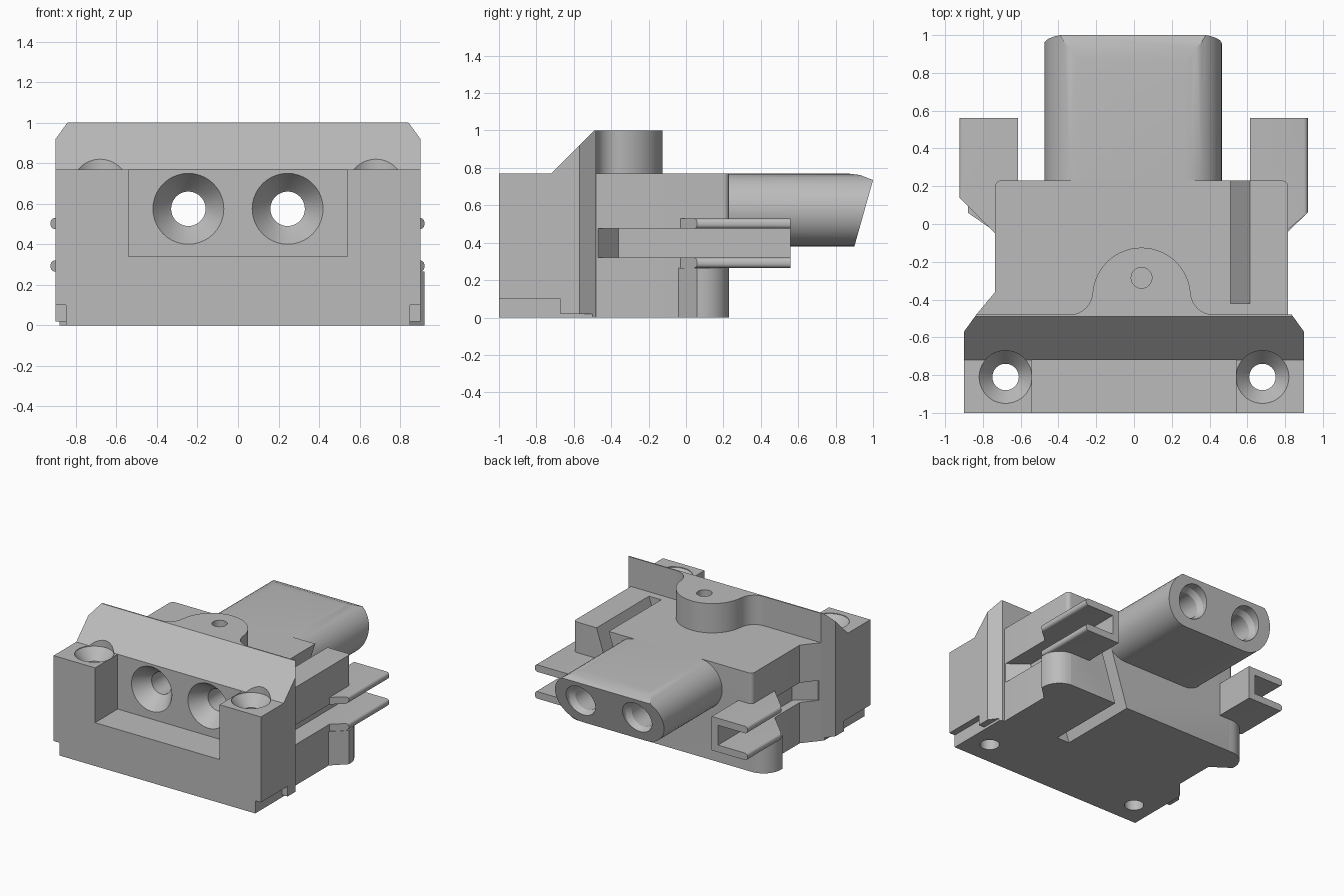
import bpy
import bmesh
import math
from mathutils import Vector

cube = bpy.data.objects.get("Cube")
if cube:
    bpy.data.objects.remove(cube, do_unlink=True)

grey = bpy.data.materials.new("plain_grey")
grey.use_nodes = True
COLOUR = (0.5, 0.5, 0.5, 1.0)
grey.diffuse_color = COLOUR
grey.node_tree.nodes["Principled BSDF"].inputs["Base Color"].default_value = COLOUR


def place(u, v, h, axis):
    """Map a profile point and a height along the axis to 3D."""
    return Vector({"x": (h, u, v), "y": (u, h, v), "z": (u, v, h)}[axis])


def finish(name, bm):
    bmesh.ops.recalc_face_normals(bm, faces=bm.faces)
    mesh = bpy.data.meshes.new(name)
    bm.to_mesh(mesh)
    bm.free()
    mesh.materials.append(grey)
    obj = bpy.data.objects.new(name, mesh)
    bpy.context.collection.objects.link(obj)
    return obj


def prism(name, pts, lo, hi, axis="z", round_tip=0):
    bm = bmesh.new()
    rings = [[bm.verts.new(place(u, v, h, axis)) for u, v in pts] for h in (lo, hi)]
    bm.faces.new(rings[0])
    bm.faces.new(rings[1])
    for i in range(len(pts)):
        j = (i + 1) % len(pts)
        bm.faces.new((rings[0][i], rings[0][j], rings[1][j], rings[1][i]))
    if round_tip:
        tip = max(abs(v.co.x) for v in bm.verts) - 0.001
        edges = [e for e in bm.edges
                 if all(abs(v.co.x) > tip for v in e.verts)
                 and abs(e.verts[0].co.z - e.verts[1].co.z) < 0.001]
        bmesh.ops.recalc_face_normals(bm, faces=bm.faces)
        bmesh.ops.bevel(bm, geom=edges, offset=round_tip, segments=4,
                        profile=0.5, affect="EDGES")
    return finish(name, bm)


def box(name, x, y, z):
    return prism(name, [(x[0], y[0]), (x[1], y[0]), (x[1], y[1]), (x[0], y[1])], *z)


def turned(name, centre, axis, rings, n=40):
    """Revolved solid from (radius, height) pairs."""
    bm = bmesh.new()
    loops = []
    for r, h in rings:
        loops.append([bm.verts.new(place(centre[0] + r * math.cos(math.tau * i / n),
                                         centre[1] + r * math.sin(math.tau * i / n), h, axis))
                      for i in range(n)])
    bm.faces.new(loops[0])
    bm.faces.new(loops[-1])
    for a, b in zip(loops, loops[1:]):
        for i in range(n):
            j = (i + 1) % n
            bm.faces.new((a[i], a[j], b[j], b[i]))
    return finish(name, bm)


def arc(cx, cy, r, start, end, n=12):
    angles = [math.radians(start + (end - start) * i / n) for i in range(n + 1)]
    return [(cx + r * math.cos(a), cy + r * math.sin(a)) for a in angles]


def mirror(pts, s):
    return [(s * u, v) for u, v in pts]


def cut(obj, cutters):
    bpy.context.view_layer.objects.active = obj
    for cutter in cutters:
        cutter.hide_render = True
        mod = obj.modifiers.new("cut", "BOOLEAN")
        mod.operation = "DIFFERENCE"
        mod.solver = "EXACT"
        mod.object = cutter
        bpy.ops.object.modifier_apply(modifier=mod.name)


parts, cutters = [], []

# Cable bores: flared at the front, wider at the rear
bores = [turned("bore_cutter", (x, 0.575), "y",
                [(0.175, -0.8), (0.175, -0.72), (0.105, -0.62), (0.085, -0.6),
                 (0.085, 0.6), (0.1, 0.62), (0.1, 0.88), (0.125, 0.92), (0.125, 1.1)])
         for x in (-0.245, 0.245)]
cutters += bores

# Front block with sloped top, recess, screw holes and corner notches
block = prism("front_block", [(-0.9, -1), (0.9, -1), (0.9, -0.57), (0.835, -0.48),
                              (-0.835, -0.48), (-0.9, -0.57)], 0, 1)
block_cuts = [
    prism("slope_cutter", [(-1.2, 0.77), (-0.72, 0.77), (-0.44, 1.05), (-1.2, 1.05)],
          -1.1, 1.1, "x"),
    box("recess_cutter", (-0.54, 0.54), (-1.1, -0.72), (0.34, 0.9)),
]
for s in (-1, 1):
    block_cuts.append(turned("screw_cutter", (s * 0.68, -0.81), "z",
                             [(0.07, -0.1), (0.07, 0.68), (0.14, 0.765), (0.14, 1.1)]))
    lo, hi = sorted((s * 0.85, s * 1.1))
    block_cuts.append(prism("notch_cutter", [(-1.1, -0.1), (-1.1, 0.1), (-0.67, 0.1),
                                             (-0.67, 0.02), (-0.4, 0.02), (-0.4, -0.1)],
                            lo, hi, "x"))
cut(block, block_cuts + bores)
cutters += block_cuts
parts.append(block)

# Main body with side grooves and one slanted flex slot
body = prism("main_body", [(-0.835, -0.48), (0.815, -0.48)]
             + arc(0.785, 0.2, 0.03, 0, 90, 5) + arc(-0.705, 0.2, 0.03, 90, 180, 5)
             + [(-0.735, -0.36)], 0, 0.77)
groove = [(0.815, -0.47), (0.67, -0.36), (0.67, 0.3), (1, 0.3), (1, -0.47)]
body_cuts = [prism("groove_cutter", mirror(groove, s), 0.32, 0.475) for s in (-1, 1)]
body_cuts.append(prism("slot_cutter", [(0.228, -0.1), (0.338, -0.1), (0.647, 0.87),
                                       (0.542, 0.87)], -0.42, 0.3, "y"))
cut(body, body_cuts + bores)
cutters += body_cuts
parts.append(body)

# Rear connector: stadium section with a raked end
connector = prism("rear_connector", arc(0.27, 0.575, 0.195, -90, 90, 20)
                  + arc(-0.28, 0.575, 0.195, 90, 270, 20), 0.23, 1.05, "y")
end_cut = prism("rake_cutter", [(0.872, 0.28), (1, 0.735), (0.93, 0.762), (0.85, 0.772),
                                (0.85, 0.9), (1.2, 0.9), (1.2, 0.28)], -0.7, 0.7, "x")
cut(connector, [end_cut] + bores)
cutters.append(end_cut)
parts.append(connector)

# Top boss blended into the flange
boss = prism("top_boss", arc(-0.34, -0.36, 0.12, -90, 0, 8)
             + arc(0.04, -0.385, 0.26, 180, 0, 28)
             + arc(0.42, -0.36, 0.12, 180, 270, 8), 0.77, 1)
boss_hole = turned("boss_hole_cutter", (0.04, -0.285), "z", [(0.055, 0.8), (0.055, 1.1)])
cut(boss, [boss_hole])
cutters.append(boss_hole)
parts.append(boss)

# Side latch channels and the rounded feet below them
for side, s, start, bend, reach, edge in (("left", 1, -0.03, 0.06, 0.92, 0.815),
                                          ("right", -1, -0.05, 0.14, 0.925, 0.735)):
    plate = [(0.64, start), (edge, start), (reach, bend), (reach, 0.56),
             (0.615, 0.56), (0.615, 0.15)]
    for level, z in (("upper", 0.475), ("lower", 0.265)):
        parts.append(prism(f"{side}_{level}_latch_plate", mirror(plate, s),
                           z, z + 0.055, round_tip=0.022))
    x = sorted((s * 0.615, s * 0.67))
    parts.append(box(f"{side}_latch_web", x, (0.15, 0.56), (0.265, 0.53)))
    out = 0.92 if s > 0 else 0.88
    foot = [(0.7, -0.04), (edge, -0.04), (out, 0.06)] \
        + arc(out - 0.15, 0.08, 0.15, 0, 90) + [(0.7, 0.23)]
    parts.append(prism(f"{side}_foot", mirror(foot, s), 0, 0.265))

for cutter in cutters:
    bpy.data.objects.remove(cutter, do_unlink=True)

# Smooth the curves, keep hard edges
bpy.ops.object.select_all(action="DESELECT")
for obj in parts:
    obj.select_set(True)
bpy.context.view_layer.objects.active = parts[0]
bpy.ops.object.shade_smooth_by_angle(angle=math.radians(25))
